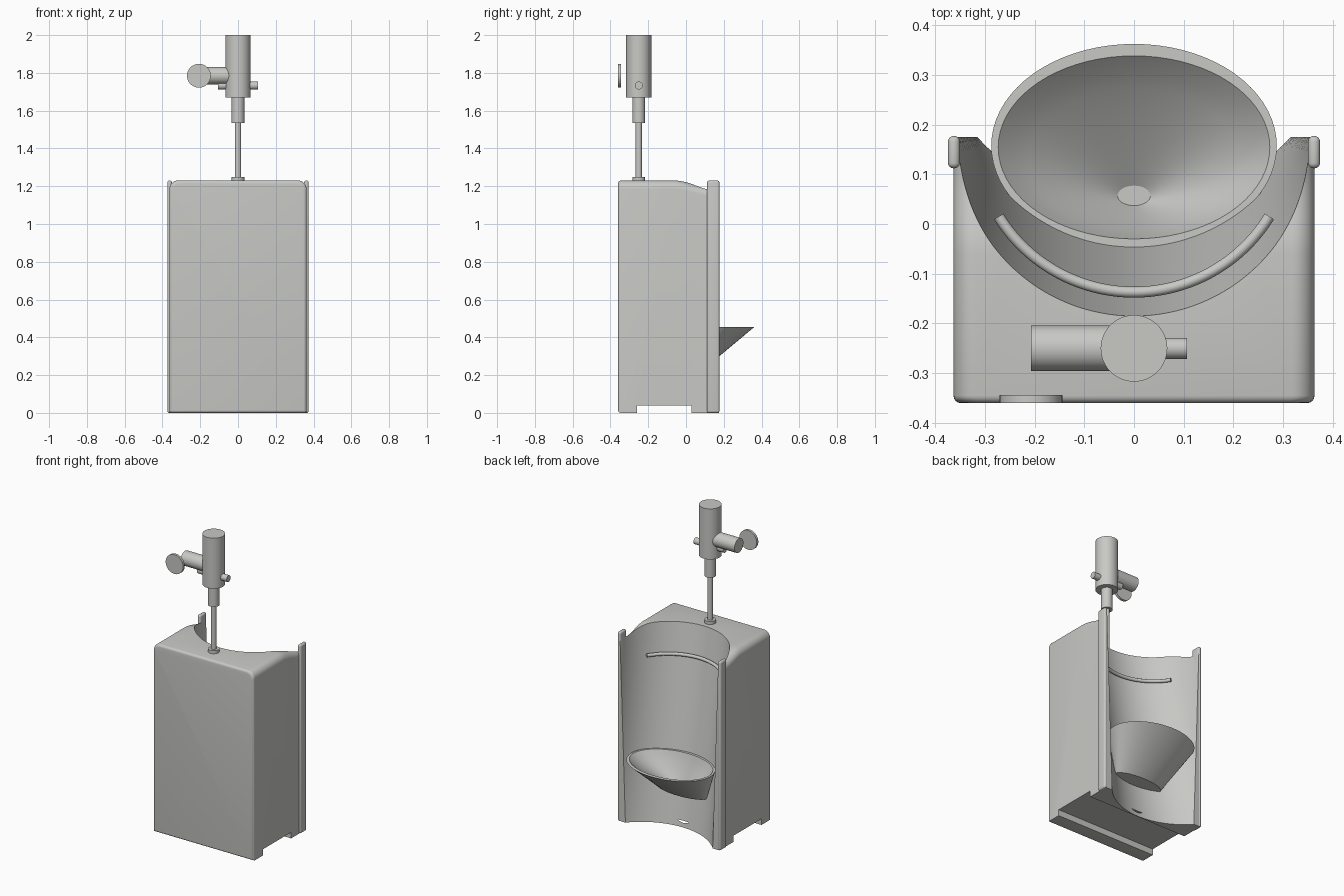
import bpy, bmesh, math
from mathutils import Vector, Matrix

if "Cube" in bpy.data.objects:
    bpy.data.objects.remove(bpy.data.objects["Cube"])

ceramic = bpy.data.materials.new("light grey ceramic")
ceramic.diffuse_color = (0.58, 0.58, 0.56, 1)
ceramic.use_nodes = True
ceramic.node_tree.nodes["Principled BSDF"].inputs["Base Color"].default_value = ceramic.diffuse_color


def finish(ob, angle=30):
    bpy.ops.object.select_all(action='DESELECT')
    ob.select_set(True)
    bpy.context.view_layer.objects.active = ob
    for m in list(ob.modifiers):
        bpy.ops.object.modifier_apply(modifier=m.name)
    bpy.ops.object.shade_smooth_by_angle(angle=math.radians(angle))


def make(name, bm):
    bmesh.ops.recalc_face_normals(bm, faces=bm.faces)
    me = bpy.data.meshes.new(name)
    bm.to_mesh(me)
    bm.free()
    me.materials.append(ceramic)
    ob = bpy.data.objects.new(name, me)
    bpy.context.collection.objects.link(ob)
    return ob


def loft(name, rings):
    """Skin closed rings of equal length and cap both ends."""
    bm = bmesh.new()
    vs = [[bm.verts.new(p) for p in r] for r in rings]
    n = len(vs[0])
    for a, b in zip(vs, vs[1:]):
        for i in range(n):
            j = (i + 1) % n
            bm.faces.new((a[i], a[j], b[j], b[i]))
    bm.faces.new(vs[0])
    bm.faces.new(vs[-1])
    return make(name, bm)


def cylinder(name, p0, p1, r, n=48):
    p0, p1 = Vector(p0), Vector(p1)
    d = p1 - p0
    bm = bmesh.new()
    bmesh.ops.create_cone(bm, cap_ends=True, segments=n, radius1=r, radius2=r, depth=d.length,
                          matrix=Matrix.Translation((p0 + p1) / 2)
                          @ d.to_track_quat('Z', 'Y').to_matrix().to_4x4())
    ob = make(name, bm)
    finish(ob)
    return ob


def box(name, lo, hi, bevel=0.0):
    lo, hi = Vector(lo), Vector(hi)
    bm = bmesh.new()
    bmesh.ops.create_cube(bm, size=1, matrix=Matrix.Translation((lo + hi) / 2)
                          @ Matrix.Diagonal((*(hi - lo), 1)))
    if bevel:
        bmesh.ops.bevel(bm, geom=bm.edges[:], offset=bevel, segments=4, profile=0.5,
                        affect='EDGES')
    return make(name, bm)


def cut(ob, cutter):
    m = ob.modifiers.new("cut", 'BOOLEAN')
    m.operation, m.solver, m.object = 'DIFFERENCE', 'EXACT', cutter


# Housing: rounded-top outline swept from front to back, dipping towards the back
def top_height(y):
    t = min(max((y + 0.06) / 0.18, 0), 1)
    return 1.23 - 0.035 * t * t * (3 - 2 * t)


def outline(y, inset):
    w, h, r = 0.363 - inset, top_height(y) - inset, 0.045
    pts = [(-w, y, inset), (w, y, inset)]
    for side in (1, -1):
        for k in range(9):
            a = math.pi / 2 * (k / 8 if side > 0 else 1 - k / 8)
            pts.append((side * (w - r + r * math.cos(a)), y, h - r + r * math.sin(a)))
    return pts


stations = [(-0.36 + 0.015 * (1 - math.sin(a)), 0.015 * (1 - math.cos(a)))
            for a in [math.pi / 2 * (1 - k / 4) for k in range(5)]]
stations += [(-0.06 + 0.18 * k / 12, 0) for k in range(13)] + [(0.175, 0)]
body = loft("housing", [outline(y, i) for y, i in stations])


# Leaning curved recess, deeper and wider at the top
def recess_ring(z, n=64):
    t = z / 1.23
    w, d = 0.315 + 0.04 * t, 0.14 + 0.22 * t
    r = (w * w + d * d) / (2 * d)
    half = math.acos((r - d) / r)
    pts = []
    for k in range(n + 1):
        a = -half + 2 * half * k / n
        pts.append((r * math.sin(a), 0.175 - d + r - r * math.cos(a), z))
    return pts + [(w, 0.5, z), (-w, 0.5, z)]


zs = [-0.05 + 1.35 * k / 16 for k in range(17)]
recess = loft("recess_cutter", [recess_ring(z) for z in zs])
notch = box("base_notch_cutter", (-0.6, -0.26, -0.1), (0.6, 0.03, 0.04))
cut(body, recess)
cut(body, notch)
finish(body)
for c in (recess, notch):
    bpy.data.objects.remove(c)

# Rounded upright strips on both back edges
for side, label in ((-1, "left"), (1, "right")):
    x0, x1 = sorted((side * 0.350, side * 0.374))
    finish(box(label + "_edge_strip", (x0, 0.112, 0), (x1, 0.177, 1.23), 0.011))


# Bowl: outer cone, flat rim, hollow inside running down to the drain
def ellipse(cy, rx, ry, z, n=72):
    return [(rx * math.cos(2 * math.pi * k / n), cy + ry * math.sin(2 * math.pi * k / n), z)
            for k in range(n)]


rings = [ellipse(0.035, 0.17, 0.058, 0.23), ellipse(0.157, 0.287, 0.205, 0.455),
         ellipse(0.154, 0.273, 0.184, 0.455)]
for k in range(1, 9):
    t = k / 8
    s = 1 - t
    rings.append(ellipse(0.057 + 0.097 * s, 0.033 + 0.24 * s, 0.02 + 0.164 * s,
                         0.455 - 0.19 * t ** 0.85))
finish(loft("bowl", rings))

# Curved rinse tube along the upper wall
w, d = 0.272, 0.152
r = (w * w + d * d) / (2 * d)
half = math.asin(w / r)
tube = []
for k in range(41):
    a = -half + 2 * half * k / 40
    out = Vector((math.sin(a), -math.cos(a), 0))
    c = Vector((0, -0.137 + r, 1.04))
    tube.append([c + out * (r + 0.011 * math.cos(b)) + Vector((0, 0, 0.011 * math.sin(b)))
                 for b in [2 * math.pi * j / 16 for j in range(16)]])
finish(loft("rinse_tube", tube))

# Flush valve stack
Y = -0.25
for name, z0, z1, rad in (("pipe_collar", 1.22, 1.25, 0.034), ("supply_pipe", 1.24, 1.55, 0.017),
                          ("valve_neck", 1.535, 1.68, 0.034), ("valve_body", 1.67, 2.0, 0.067)):
    cylinder(name, (0, Y, z0), (0, Y, z1), rad)
cylinder("valve_arm", (-0.207, Y, 1.785), (0, Y, 1.785), 0.046)
cylinder("valve_pin", (-0.107, Y, 1.733), (0.107, Y, 1.733), 0.021)
cylinder("front_disc", (-0.207, -0.36, 1.785), (-0.207, -0.344, 1.785), 0.063)
